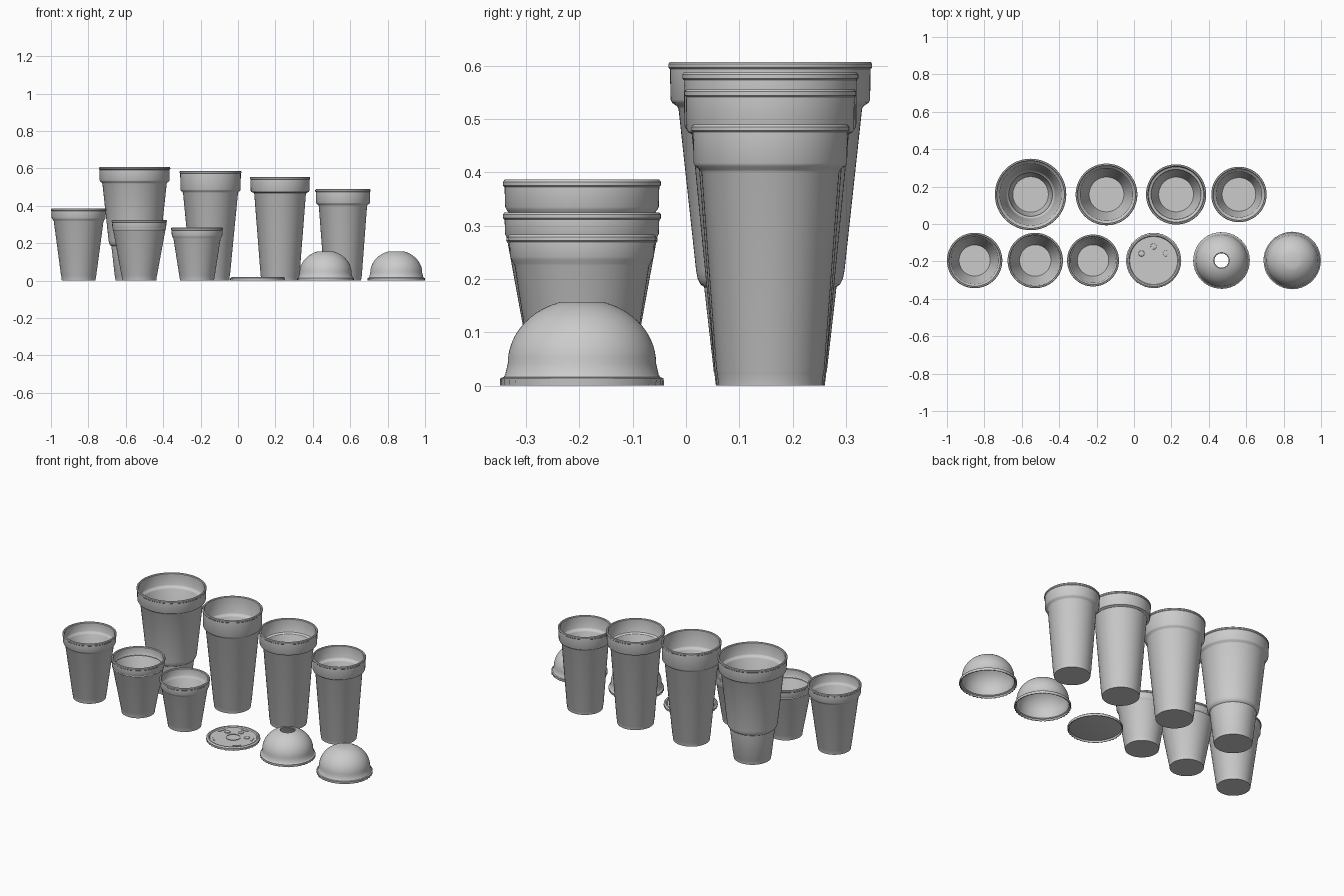
import bpy, bmesh, math

cube = bpy.data.objects.get("Cube")
if cube:
    bpy.data.objects.remove(cube)

grey = bpy.data.materials.new("plain_grey")
grey.use_nodes = True
tone = (0.6, 0.6, 0.6, 1)
grey.diffuse_color = tone
grey.node_tree.nodes["Principled BSDF"].inputs["Base Color"].default_value = tone

BACK, FRONT = 0.158, -0.195


def lathe(name, profile, x, y, segs=72, closed=False, flute=None):
    """Revolve (radius, z) points around the vertical axis."""
    bm = bmesh.new()
    rings = []
    for i, (r, z) in enumerate(profile):
        if r == 0:
            rings.append([bm.verts.new((0, 0, z))] * segs)
            continue
        ring = []
        for s in range(segs):
            a = math.tau * s / segs
            rr = r - 0.005 * (s % 2) if flute == i else r
            ring.append(bm.verts.new((rr * math.cos(a), rr * math.sin(a), z)))
        rings.append(ring)
    pairs = list(zip(rings, rings[1:]))
    if closed:
        pairs.append((rings[-1], rings[0]))
    for a, b in pairs:
        for s in range(segs):
            t = (s + 1) % segs
            corners = list(dict.fromkeys((a[s], a[t], b[t], b[s])))
            if len(corners) > 2:
                bm.faces.new(corners)
    bmesh.ops.recalc_face_normals(bm, faces=bm.faces)
    mesh = bpy.data.meshes.new(name)
    bm.to_mesh(mesh)
    bm.free()
    mesh.materials.append(grey)
    ob = bpy.data.objects.new(name, mesh)
    ob.location = (x, y, 0)
    bpy.context.collection.objects.link(ob)
    bpy.ops.object.select_all(action='DESELECT')
    ob.select_set(True)
    bpy.context.view_layer.objects.active = ob
    bpy.ops.object.shade_smooth_by_angle(angle=math.radians(30))


def cup(name, x, y, height, rim, band_z, body, base, waist=False):
    """Tapered cup with a stepped band, rolled rim and optional waist."""
    wall = 0.007
    band = rim - 0.004
    foot = base + 0.003
    side = [(foot, 0.025), (foot + 0.001, 0.027)]
    if waist:
        side += [(0.124, 0.185), (0.131, 0.19), (0.136, 0.2), (0.139, 0.215)]
    side += [(body, band_z - 0.008), (body + 0.003, band_z - 0.003),
             (band - 0.003, band_z + 0.003), (band, band_z + 0.009)]
    outer = [(0, 0), (base, 0)] + side + [
        (band + 0.001, height - 0.014), (rim, height - 0.011),
        (rim, height - 0.004), (rim - 0.003, height)]
    inner = [(rim - 0.009, height), (rim - 0.012, height - 0.004)]
    inner += [(r - wall, z) for r, z in reversed(side)]
    inner += [(base - wall, 0.014), (0, 0.014)]
    lathe(name, outer + inner, x, y)


# Tall cups along the back
cup("waisted_cup", -0.553, BACK, 0.607, 0.191, 0.527, 0.172, 0.102, True)
cup("tallest_straight_cup", -0.147, BACK, 0.587, 0.165, 0.478, 0.147, 0.1)
cup("tall_cup", 0.225, BACK, 0.555, 0.161, 0.472, 0.138, 0.1)
cup("medium_tall_cup", 0.561, BACK, 0.489, 0.148, 0.408, 0.129, 0.097)

# Short cups along the front
cup("medium_cup", -0.852, FRONT, 0.386, 0.148, 0.326, 0.133, 0.09)
cup("short_cup", -0.528, FRONT, 0.325, 0.148, 0.275, 0.139, 0.091)
cup("shortest_cup", -0.219, FRONT, 0.283, 0.139, 0.233, 0.126, 0.091)


def dome_lid(name, x, rim, hole):
    """Hollow dome on a fluted flange, with a flat or open top."""
    wall, flat = 0.004, 0.042
    skin = []
    steps = 14
    for i in range(steps + 1):
        a = i / steps * math.acos(flat / 0.139)
        skin.append((0.139 * math.cos(a), 0.042 + 0.12 * math.sin(a)))
    outer = [(rim, 0), (rim - 0.001, 0.014), (0.147, 0.016), (0.144, 0.02)] + skin
    inner = [(r - wall, z - wall) for r, z in reversed(skin)]
    inner += [(0.14, 0.014), (rim - 0.006, 0.01), (rim - 0.007, 0)]
    if not hole:
        outer.append((0, skin[-1][1]))
        inner.insert(0, (0, skin[-1][1] - wall))
    lathe(name, outer + inner, x, FRONT, 80, closed=True, flute=0)


dome_lid("open_dome_lid", 0.468, 0.152, True)
dome_lid("closed_dome_lid", 0.846, 0.154, False)

# Flat lid: raised rim around a sunken panel, hollow underneath
LID_X = 0.105
lathe("flat_lid", [
    (0, 0.012), (0.128, 0.012), (0.132, 0.018), (0.139, 0.019), (0.143, 0.016),
    (0.147, 0.013), (0.148, 0), (0.142, 0), (0.139, 0.01), (0.131, 0.008),
    (0, 0.008)], LID_X, FRONT, 80, flute=6)

# Thin raised ring in the middle of the panel
lathe("lid_center_ring", [(0.04, 0.011), (0.04, 0.015), (0.037, 0.015),
                          (0.037, 0.011)], LID_X, FRONT, 32, closed=True)

# Round press buttons
for deg in (30, 90, 150):
    a = math.radians(deg)
    lathe("lid_button", [(0, 0.011), (0.016, 0.011), (0.015, 0.016),
                         (0.011, 0.017), (0, 0.017)],
          LID_X + 0.075 * math.cos(a), FRONT + 0.075 * math.sin(a), 24)

# Raised bars following the lid edge
for deg in (20, 90, 160, 225, 315):
    a = math.radians(deg)
    bpy.ops.mesh.primitive_cube_add(
        size=1, rotation=(0, 0, a),
        location=(LID_X + 0.108 * math.cos(a), FRONT + 0.108 * math.sin(a), 0.013))
    bar = bpy.context.object
    bar.name = "lid_bar"
    bar.scale = (0.008, 0.045, 0.004)
    bar.data.materials.append(grey)
